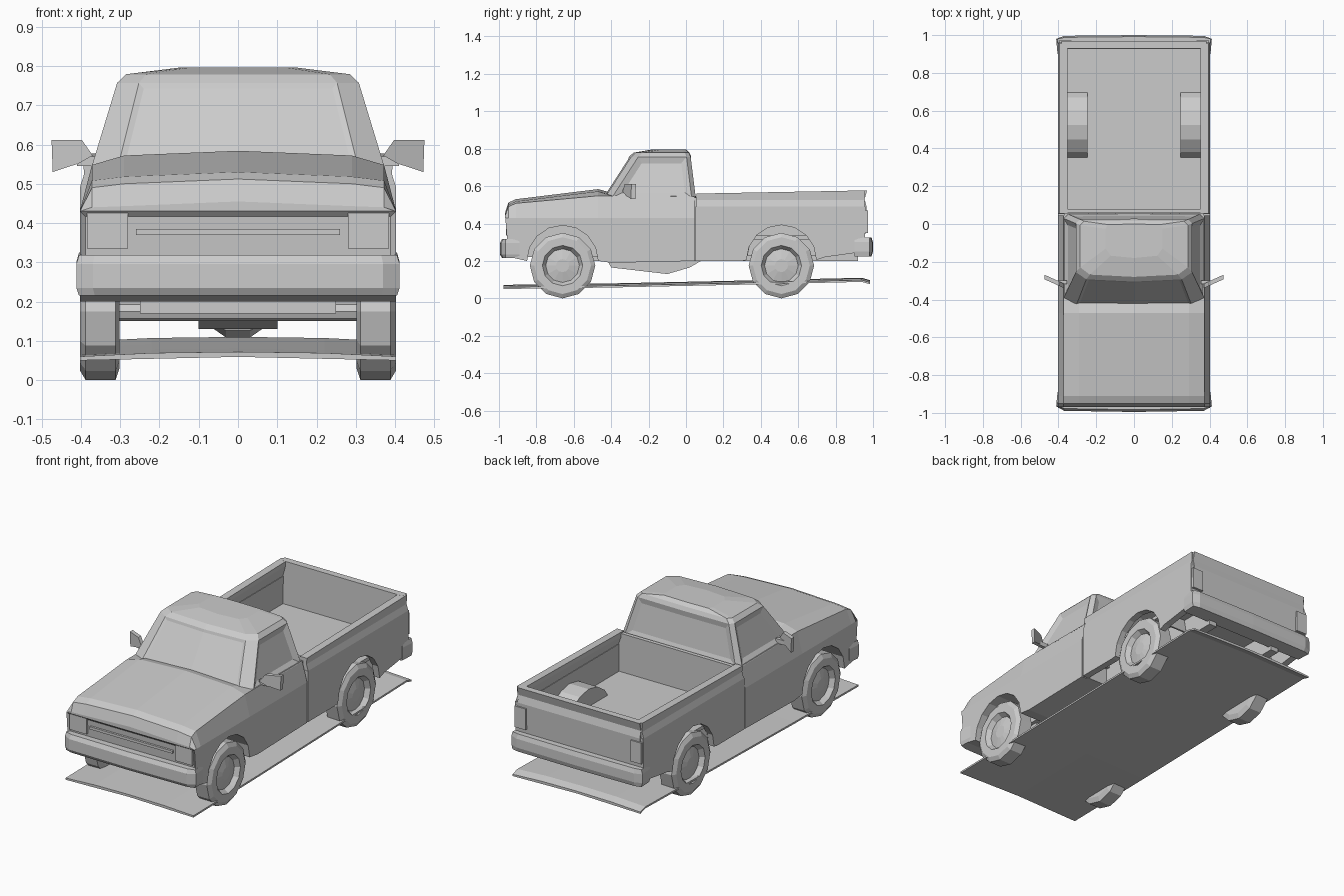
import bpy, bmesh
from math import sin, cos, pi

if "Cube" in bpy.data.objects:
    bpy.data.objects.remove(bpy.data.objects["Cube"])


def mesh(name, verts, faces, mirror=False):
    bm = bmesh.new()
    vs = [bm.verts.new(v) for v in verts]
    for f in faces:
        bm.faces.new([vs[i] for i in f])
    bmesh.ops.remove_doubles(bm, verts=bm.verts, dist=1e-5)
    bmesh.ops.recalc_face_normals(bm, faces=bm.faces)
    me = bpy.data.meshes.new(name)
    bm.to_mesh(me)
    bm.free()
    ob = bpy.data.objects.new(name, me)
    bpy.context.collection.objects.link(ob)
    if mirror:
        ob.modifiers.new("mirror", 'MIRROR').use_mirror_merge = False
    return ob


def skin(name, rings, mirror=False):
    """Join closed rings of points and cap both ends."""
    n = len(rings[0])
    faces = [(k * n + i, k * n + (i + 1) % n, (k + 1) * n + (i + 1) % n, (k + 1) * n + i)
             for k in range(len(rings) - 1) for i in range(n)]
    faces += [tuple(range(n)), tuple(range((len(rings) - 1) * n, len(rings) * n))]
    return mesh(name, [p for r in rings for p in r], faces, mirror)


def loft(name, halves):
    """Skin rings given as right-hand halves."""
    return skin(name, [h + [(-x, y, z) for x, y, z in reversed(h) if x > 0] for h in halves])


def prism(name, prof, axis, a, b, mirror=False):
    if axis == 'x':
        rings = [[(t, p, q) for p, q in prof] for t in (a, b)]
    else:
        rings = [[(p, t, q) for p, q in prof] for t in (a, b)]
    return skin(name, rings, mirror)


def box(name, x0, x1, y0, y1, z0, z1, mirror=False):
    return prism(name, [(y0, z0), (y1, z0), (y1, z1), (y0, z1)], 'x', x0, x1, mirror)


def arc(cy, cz, r, n=8):
    return [(cy + r * cos(pi * i / n), cz + r * sin(pi * i / n)) for i in range(n + 1)]


def revolve(name, prof, cy, cz, n=12, mirror=False):
    """Turn an (x, radius) profile about a crosswise axle."""
    return skin(name, [[(x, cy + r * sin(2 * pi * i / n), cz - r * cos(2 * pi * i / n))
                        for i in range(n)] for x, r in prof], mirror)


def recess(ob, test, thickness, depth):
    bm = bmesh.new()
    bm.from_mesh(ob.data)
    bm.normal_update()
    fs = [f for f in bm.faces if test(f)]
    bmesh.ops.inset_region(bm, faces=fs, thickness=thickness, depth=depth, use_even_offset=True)
    bm.to_mesh(ob.data)
    bm.free()


FRONT, REAR = -0.66, 0.51

# Front body: lower panels with wheel arch, then crowned hood and shoulders
lower = [(-0.955, 0.30), (-0.966, 0.43), (0.045, 0.43), (0.045, 0.20), (-0.40, 0.19)]
lower += arc(FRONT, 0.20, 0.19) + [(-0.94, 0.22)]
body = prism("front_body", lower, 'x', -0.403, 0.403)
recess(body, lambda f: f.normal.y < -0.9 and f.calc_center_median().z > 0.33, 0.015, -0.012)

hood = [(-0.968, 0.455, 0.44), (-0.95, 0.512, 0.49), (-0.91, 0.53, 0.508),
        (-0.47, 0.584, 0.548), (-0.40, 0.565, 0.548), (0.045, 0.552, 0.545)]
loft("hood_and_shoulders", [[(0, y, zc), (0.29, y, zc - 0.012), (0.372, y, zs), (0.403, y, 0.43)]
                            for y, zc, zs in hood])

# Cab with recessed glass
cab_levels = [(0.54, 0.374, -0.445, 0.055), (0.757, 0.308, -0.305, 0.028),
              (0.779, 0.285, -0.28, 0.018), (0.796, 0.15, -0.18, 0.0)]
cab = loft("cab", [[(0, f, z), (x * 0.82, f + 0.012, z), (x, f + 0.05, z),
                    (x, r - 0.025, z), (x * 0.93, r - 0.003, z), (0, r, z)]
                   for z, x, f, r in cab_levels])
big = lambda f: f.calc_area() > 0.03 and f.calc_center_median().z < 0.72
recess(cab, lambda f: big(f) and f.normal.x > 0.8, 0.032, -0.016)
recess(cab, lambda f: big(f) and f.normal.x < -0.8, 0.032, -0.016)
recess(cab, lambda f: big(f) and f.normal.y > 0.8, 0.03, -0.008)
recess(cab, lambda f: big(f) and f.normal.y < -0.5, 0.015, -0.004)
prism("cab_back_lower", [(0.03, 0.2), (0.055, 0.2), (0.055, 0.54), (0.03, 0.54)], 'x', -0.37, 0.37)

# Bed: side panels with arch, rails, floor, walls, wheel houses
side = [(0.955, 0.25), (0.96, 0.49), (0.052, 0.49), (0.052, 0.20), (0.30, 0.215)]
side = side[:2] + side[2:4] + [(0.30, 0.20)] + list(reversed(arc(REAR, 0.205, 0.187))) + [(0.74, 0.22)]
prism("bed_side", side, 'x', 0.365, 0.403, True)
skin("bed_rail", [[(0.403, y, 0.49), (0.392, y, 0.525), (0.395, y, z), (0.352, y, z), (0.352, y, z - 0.025),
                   (0.368, y, 0.49)] for y, z in ((0.055, 0.56), (0.955, 0.577))], True)
box("bed_floor", -0.37, 0.37, 0.06, 0.94, 0.315, 0.335)
box("bed_front_wall", -0.37, 0.37, 0.058, 0.08, 0.30, 0.553)
prism("tailgate", [(0.925, 0.27), (0.955, 0.27), (0.965, 0.49), (0.955, 0.53), (0.968, 0.577),
                   (0.93, 0.577)], 'x', -0.385, 0.385)
prism("wheel_house", arc(0.525, 0.23, 0.205) + list(reversed(arc(0.525, 0.23, 0.195))),
      'x', 0.245, 0.37, True)
prism("wheel_house_cap", arc(0.525, 0.23, 0.204), 'x', 0.245, 0.252, True)

# Front and rear bumpers, wrapped round the corners
def bumper(name, ys, zs):
    y0, y1, y2 = ys
    loft(name, [[(0, y0, z), (0.37, y0 + (y1 - y0) * 0.2, z), (0.412, y1, z), (0.405, y2, z), (0, y2, z)]
                if inner else
                [(0, y0 + (y1 - y0) * 0.4, z), (0.365, y1 - (y1 - y0) * 0.4, z), (0.405, y1, z),
                 (0.40, y2, z), (0, y2, z)] for z, inner in zip(zs, (0, 1, 1, 0))])

bumper("front_bumper", (-0.995, -0.965, -0.89), (0.215, 0.235, 0.295, 0.318))
bumper("rear_bumper", (1.0, 0.98, 0.90), (0.225, 0.25, 0.30, 0.325))

# Lamps and grille bar
box("headlamp", 0.28, 0.385, -0.962, -0.94, 0.335, 0.425, True)
box("grille_bar", -0.26, 0.26, -0.962, -0.94, 0.37, 0.385)
box("tail_lamp", 0.33, 0.398, 0.94, 0.972, 0.35, 0.47, True)

# Door mirrors, swept outward
mirror_shape = [(0.37, 0.572), (0.398, 0.612), (0.475, 0.612), (0.472, 0.53), (0.405, 0.552)]
skin("door_mirror", [[(x, -0.305 + (x - 0.42) * 0.45 + d, z) for x, z in mirror_shape]
                     for d in (-0.012, 0.012)], True)
box("mirror_arm", 0.355, 0.41, -0.318, -0.298, 0.545, 0.57, True)

# Wheels with dished hubs
tyre = [(0.302, 0.145), (0.312, 0.175), (0.388, 0.175), (0.402, 0.152), (0.402, 0.108),
        (0.376, 0.09), (0.388, 0.035)]
for label, y in (("front", FRONT), ("rear", REAR)):
    revolve(label + "_wheel", tyre, y, 0.175, 12, True)
    revolve(label + "_axle", [(-0.31, 0.025), (0.31, 0.025)], y, 0.175, 8)

# Underbody: engine bay, frame, exhaust and differential
box("engine_bay", -0.27, 0.27, -0.92, -0.42, 0.22, 0.42)
box("front_crossmember", -0.25, 0.25, -0.80, -0.52, 0.17, 0.22)
box("frame_rail", 0.19, 0.24, -0.50, 0.92, 0.20, 0.32, True)
prism("gearbox", [(-0.42, 0.20), (-0.40, 0.165), (-0.10, 0.13), (0.02, 0.165), (0.08, 0.20)],
      'x', -0.10, 0.10)
revolve("differential", [(-0.09, 0.02), (-0.03, 0.062), (0.03, 0.062), (0.09, 0.02)], REAR, 0.17, 8)

# Thin crowned ground sheet under the truck
loft("ground_sheet", [[(0, y, z + 0.012), (0.22, y, z + 0.009), (0.402, y, z),
                       (0.402, y, z - 0.010), (0, y, z - 0.001)]
                      for y, z in ((-0.975, 0.06), (-0.4, 0.068), (0.3, 0.083), (0.94, 0.098), (0.985, 0.085))])
